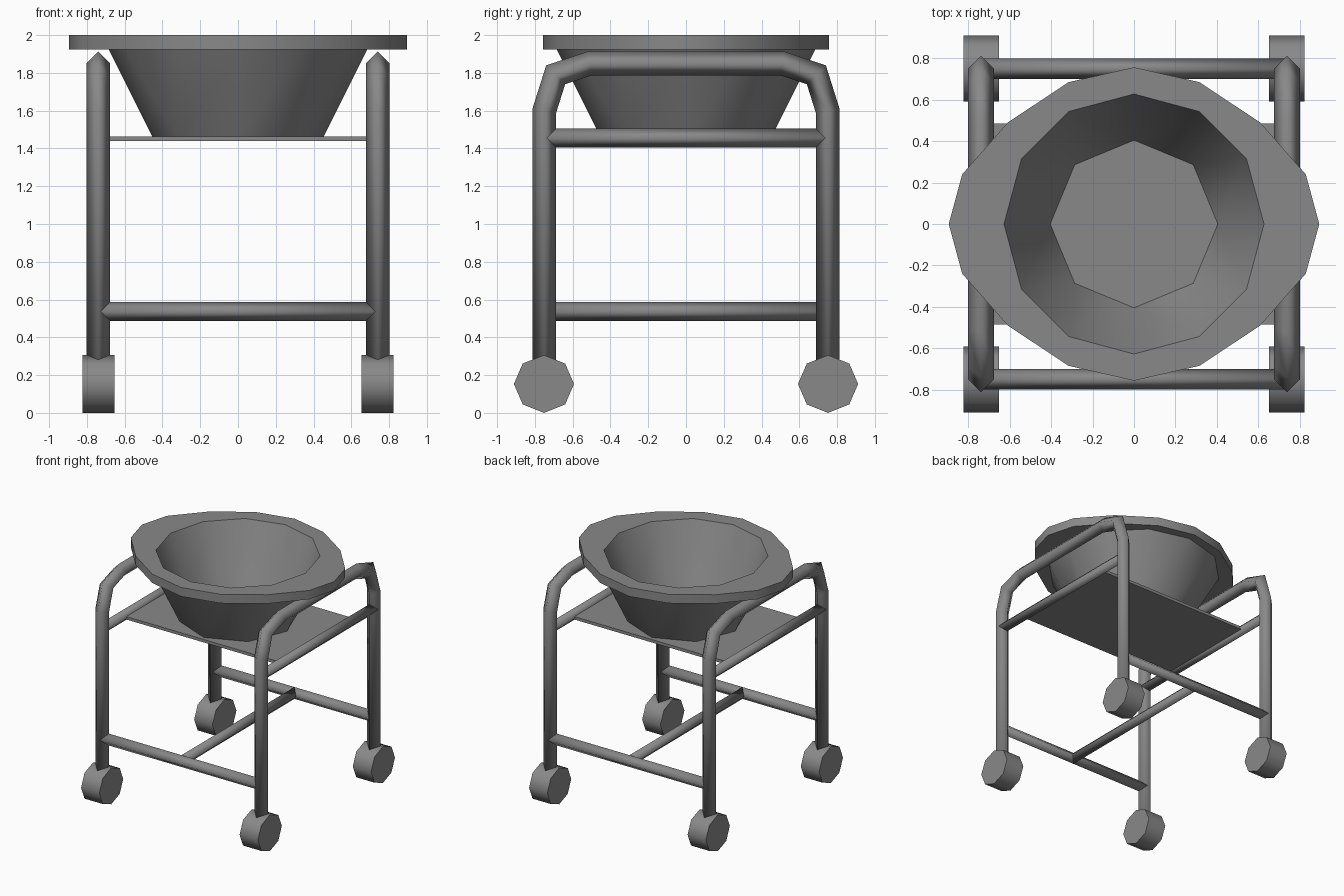
import bpy
import bmesh
from math import atan2, cos, pi, radians, sin, tau
from mathutils import Matrix, Vector

cube = bpy.data.objects.get("Cube")
if cube:
    bpy.data.objects.remove(cube)

grey = bpy.data.materials.new("plain_grey")
grey.use_nodes = True
colour = (0.25, 0.25, 0.25, 1)
grey.diffuse_color = colour
grey.node_tree.nodes["Principled BSDF"].inputs["Base Color"].default_value = colour


def finish(bm, name, angle):
    """Turn a bmesh into a shaded object with the grey material."""
    bmesh.ops.recalc_face_normals(bm, faces=bm.faces[:])
    for f in bm.faces:
        f.smooth = True
    for e in bm.edges:
        if len(e.link_faces) == 2 and e.calc_face_angle(0) > radians(angle):
            e.smooth = False
    mesh = bpy.data.meshes.new(name)
    bm.to_mesh(mesh)
    bm.free()
    mesh.materials.append(grey)
    obj = bpy.data.objects.new(name, mesh)
    bpy.context.collection.objects.link(obj)


def tube(name, path, radius, side):
    """Four-sided mitred tube; side is perpendicular to the whole path."""
    bm = bmesh.new()
    pts, side = [Vector(p) for p in path], Vector(side)
    rings = []
    for i, p in enumerate(pts):
        d_in = (p - pts[max(i - 1, 0)]).normalized()
        d_out = (pts[min(i + 1, len(pts) - 1)] - p).normalized()
        along = (d_in + d_out).normalized()
        up = side.cross(along) / max(along.dot(d_in), along.dot(d_out))
        rings.append([bm.verts.new(p + o * radius) for o in (side, up, -side, -up)])
    for a, b in zip(rings, rings[1:]):
        for k in range(4):
            j = (k + 1) % 4
            bm.faces.new((a[k], a[j], b[j], b[k]))
    bm.faces.new(rings[0])
    bm.faces.new(rings[-1])
    finish(bm, name, 100)


def stitch(bm, a, b):
    """Join two loops that may differ in vertex count."""
    i = j = 0
    while i < len(a) or j < len(b):
        va, vb = a[i % len(a)], b[j % len(b)]
        na, nb = (i + 1) / len(a), (j + 1) / len(b)
        if abs(na - nb) < 1e-6:
            bm.faces.new((va, a[(i + 1) % len(a)], b[(j + 1) % len(b)], vb))
            i, j = i + 1, j + 1
        elif na < nb:
            bm.faces.new((va, a[(i + 1) % len(a)], vb))
            i += 1
        else:
            bm.faces.new((va, b[(j + 1) % len(b)], vb))
            j += 1


def ring(bm, sides, radius, z):
    return [bm.verts.new((radius * cos(tau * k / sides), radius * sin(tau * k / sides), z))
            for k in range(sides)]


# Bent side frames with their upper rails
half = [(0.75, 0.2), (0.75, 1.6), (0.69, 1.79), (0.51, 1.85)]
arch = [(-y, z) for y, z in half] + half[::-1]
for label, x in (("left", 0.74), ("right", -0.74)):
    tube(label + "_frame", [(x, y, z) for y, z in arch], 0.063, (1, 0, 0))
    tube(label + "_upper_rail", [(x, -0.75, 1.455), (x, 0.75, 1.455)], 0.05, (1, 0, 0))

# Lower braces
for label, y in (("front", -0.75), ("back", 0.75)):
    tube(label + "_brace", [(-0.74, y, 0.537), (0.74, y, 0.537)], 0.05, (0, 1, 0))
tube("middle_brace", [(0, -0.75, 0.537), (0, 0.75, 0.537)], 0.05, (1, 0, 0))

# Eight-sided wheels
for end, y in (("front", -0.752), ("back", 0.752)):
    for label, x in (("left", 0.738), ("right", -0.738)):
        bm = bmesh.new()
        place = (Matrix.Translation((x, y, 0.153)) @ Matrix.Diagonal((1, 1.04, 1, 1))
                 @ Matrix.Rotation(pi / 2, 4, "Y"))
        bmesh.ops.create_cone(bm, cap_ends=True, segments=8, radius1=0.153,
                              radius2=0.153, depth=0.17, matrix=place)
        finish(bm, f"{end}_{label}_wheel", 50)

# Shelf plate
bm = bmesh.new()
bmesh.ops.create_cube(bm, size=1, matrix=Matrix.Translation((0, 0, 1.452))
                      @ Matrix.Diagonal((1.46, 0.97, 0.025, 1)))
finish(bm, "shelf", 50)

# Basin with a wide oval rim
bm = bmesh.new()
quarter = [(0.895, 0), (0.83, 0.24), (0.61, 0.49), (0.317, 0.685), (0, 0.757)]
oval = {(sx * x, sy * y) for x, y in quarter for sx in (1, -1) for sy in (1, -1)}
oval = sorted(oval, key=lambda p: atan2(p[1], p[0]) % tau)
rim_low, rim_top = ([bm.verts.new((x, y, z)) for x, y in oval] for z in (1.925, 2.0))
loops = [ring(bm, 8, 0.45, 1.455), ring(bm, 12, 0.685, 1.925), rim_low, rim_top,
         ring(bm, 12, 0.628, 2.0), ring(bm, 8, 0.405, 1.47)]
for a, b in zip(loops, loops[1:]):
    stitch(bm, a, b)
bm.faces.new(loops[0])
bm.faces.new(loops[-1])
finish(bm, "basin", 50)
